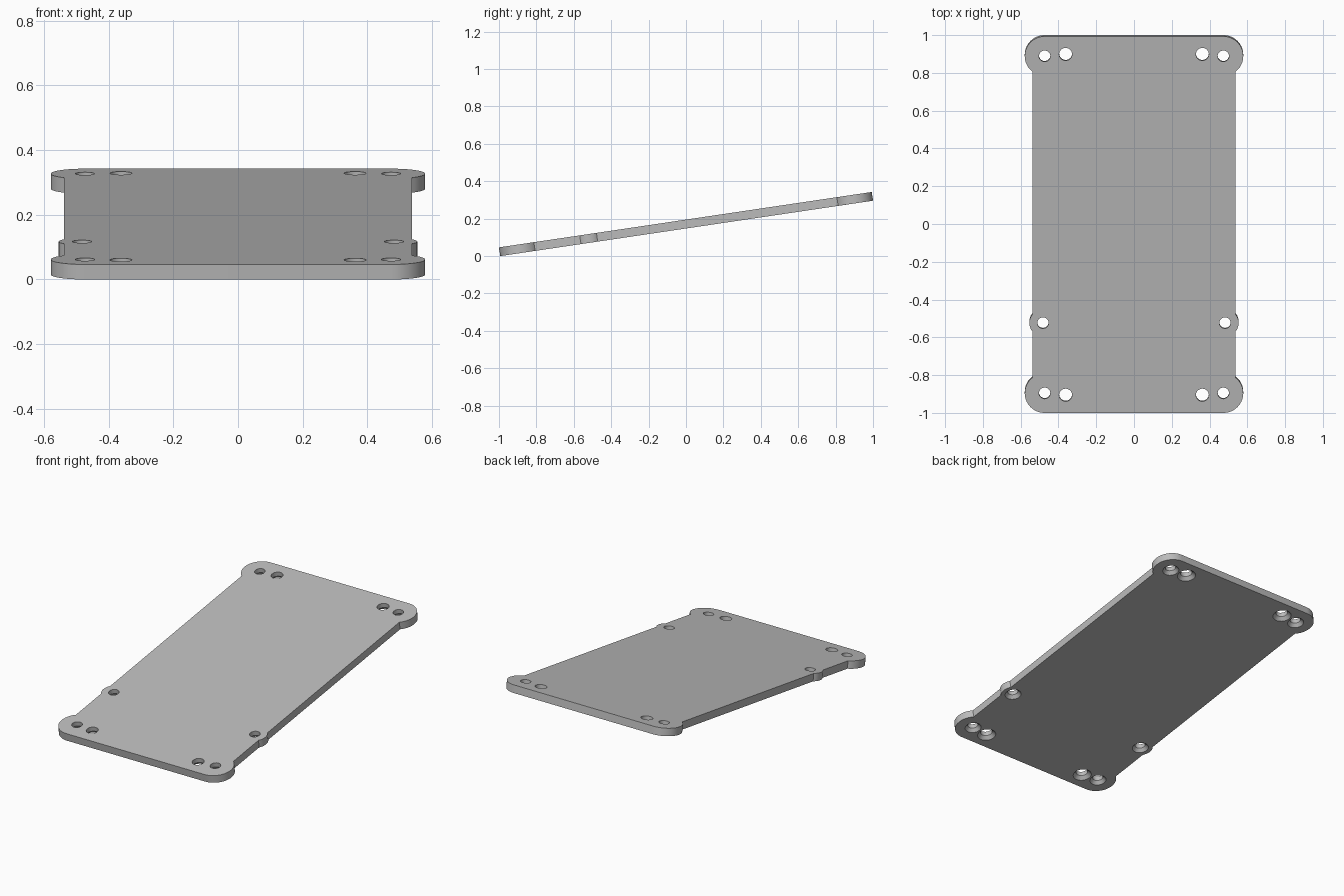
import bpy, bmesh
from math import sin, cos, acos, pi, radians
from mathutils import Matrix

cube = bpy.data.objects.get("Cube")
if cube:
    bpy.data.objects.remove(cube, do_unlink=True)

TILT = radians(8.45)
LENGTH, THICK, HALF_BODY = 2.015, 0.047, 0.538
CORNER = (0.473, 0.902)
CORNER_R = LENGTH / 2 - CORNER[1]
EAR = (0.482, -0.526)
EAR_R = 0.072

grey = bpy.data.materials.new("plate grey")
grey.use_nodes = True
colour = (0.5, 0.5, 0.5, 1)
grey.diffuse_color = colour
grey.node_tree.nodes["Principled BSDF"].inputs["Base Color"].default_value = colour


def make_object(name, bm):
    bmesh.ops.recalc_face_normals(bm, faces=bm.faces)
    mesh = bpy.data.meshes.new(name)
    bm.to_mesh(mesh)
    bm.free()
    mesh.materials.append(grey)
    obj = bpy.data.objects.new(name, mesh)
    bpy.context.collection.objects.link(obj)
    return obj


def arc(cx, cy, r, start, end, steps=24):
    angles = [start + (end - start) * i / steps for i in range(steps + 1)]
    return [(cx + r * cos(a), cy + r * sin(a)) for a in angles]


# Plate outline: rounded corner lobes and small side ears, mirrored across x
a = acos((HALF_BODY - CORNER[0]) / CORNER_R)
b = acos((HALF_BODY - EAR[0]) / EAR_R)
side = (arc(CORNER[0], -CORNER[1], CORNER_R, -pi / 2, a)
        + arc(*EAR, EAR_R, -b, b)
        + arc(*CORNER, CORNER_R, -a, pi / 2))
outline = side + [(-x, y) for x, y in reversed(side)]

bm = bmesh.new()
base = bm.faces.new([bm.verts.new((x, y, 0)) for x, y in outline])
top = bmesh.ops.extrude_face_region(bm, geom=[base])
bmesh.ops.translate(bm, vec=(0, 0, THICK),
                    verts=[v for v in top["geom"] if isinstance(v, bmesh.types.BMVert)])
plate = make_object("mounting_plate", bm)


# Screw holes, countersunk from the underside
def add_hole(bm, x, y, r, sink, n=40):
    profile = [(sink, -0.01), (sink, 0), (r, 0.02), (r, THICK + 0.01)]
    rings = [[bm.verts.new((x + q * cos(2 * pi * i / n), y + q * sin(2 * pi * i / n), z))
              for i in range(n)] for q, z in profile]
    for low, high in zip(rings, rings[1:]):
        for i in range(n):
            j = (i + 1) % n
            bm.faces.new((low[i], low[j], high[j], high[i]))
    bm.faces.new(rings[0][::-1])
    bm.faces.new(rings[-1])


bm = bmesh.new()
for s in (-1, 1):
    add_hole(bm, s * EAR[0], EAR[1], 0.03, 0.047)
    for e in (-1, 1):
        add_hole(bm, s * CORNER[0], e * CORNER[1], 0.03, 0.047)
        add_hole(bm, s * 0.362, e * 0.912, 0.034, 0.053)
cutter = make_object("hole_cutter", bm)
cutter.hide_render = True

cut = plate.modifiers.new("holes", 'BOOLEAN')
cut.operation = 'DIFFERENCE'
cut.solver = 'EXACT'
cut.object = cutter
bpy.ops.object.select_all(action='DESELECT')
plate.select_set(True)
bpy.context.view_layer.objects.active = plate
bpy.ops.object.modifier_apply(modifier=cut.name)
bpy.data.objects.remove(cutter, do_unlink=True)

# Tilt the plate so its front edge rests on the ground
plate.data.transform(
    Matrix.Translation((0, THICK * sin(TILT) / 2, LENGTH / 2 * sin(TILT)))
    @ Matrix.Rotation(TILT, 4, 'X'))
bpy.ops.object.shade_smooth_by_angle(angle=radians(25))
